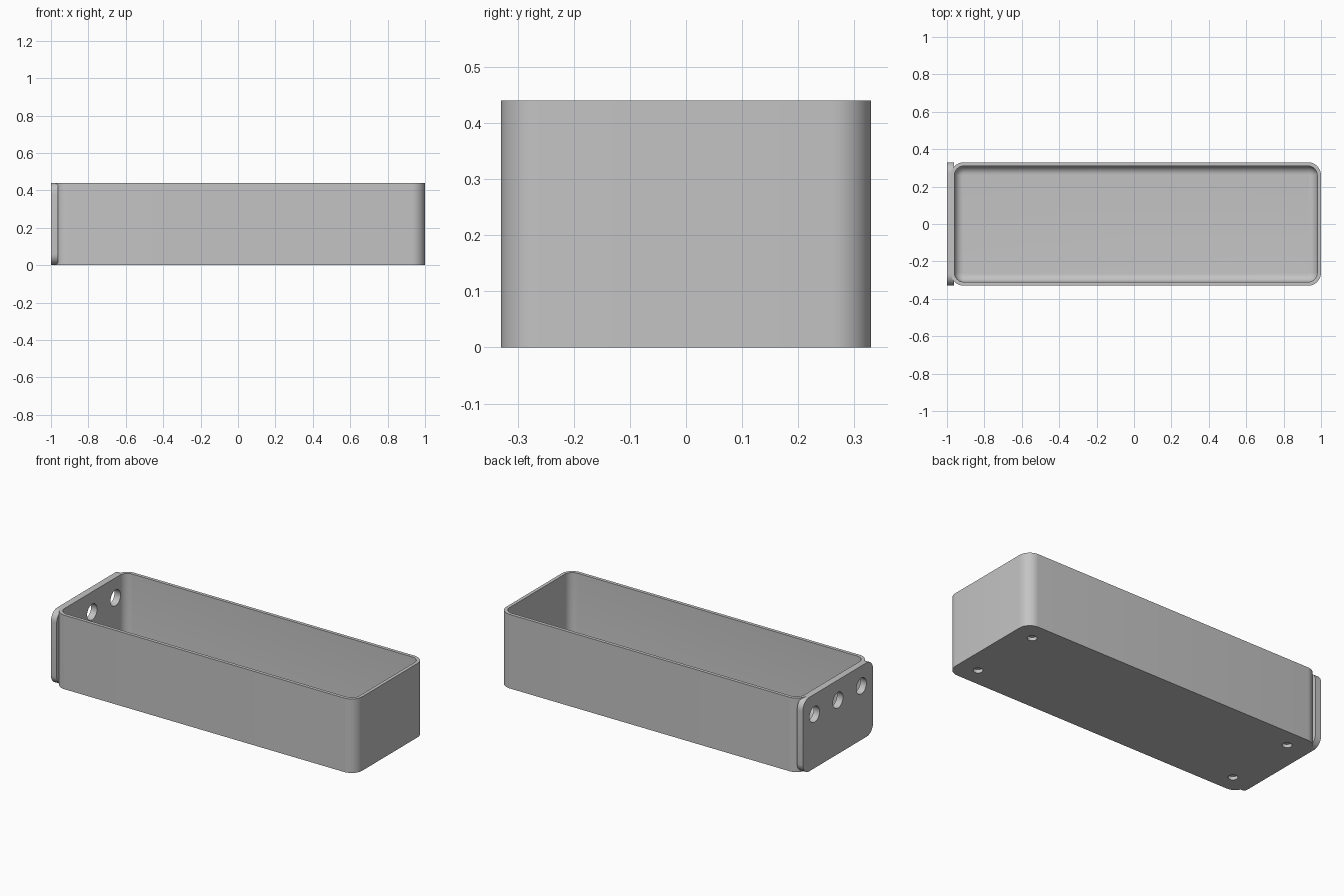
import bpy, bmesh, math
from mathutils import Matrix, Vector

cube = bpy.data.objects.get("Cube")
if cube:
    bpy.data.objects.remove(cube, do_unlink=True)

HEIGHT = 0.44
WALL = 0.02
FLOOR = 0.04
FILLET = 0.045

grey = bpy.data.materials.new("light_grey")
grey.use_nodes = True
colour = (0.55, 0.55, 0.55, 1)
grey.diffuse_color = colour
grey.node_tree.nodes["Principled BSDF"].inputs["Base Color"].default_value = colour


def rounded_rect(hx, hy, r, steps=10):
    """Counter-clockwise outline of a rectangle with round corners."""
    points = []
    for k, (sx, sy) in enumerate([(1, 1), (-1, 1), (-1, -1), (1, -1)]):
        for i in range(steps + 1):
            a = (k + i / steps) * math.pi / 2
            points.append((sx * (hx - r) + r * math.cos(a),
                           sy * (hy - r) + r * math.sin(a)))
    return points


def loft(name, layers, matrix):
    """Skin a stack of (outline, height) layers and cap both ends."""
    bm = bmesh.new()
    rings = [[bm.verts.new((x, y, z)) for x, y in outline] for outline, z in layers]
    n = len(rings[0])
    for low, high in zip(rings, rings[1:]):
        for i in range(n):
            j = (i + 1) % n
            bm.faces.new((low[i], low[j], high[j], high[i]))
    bm.faces.new(rings[0][::-1])
    bm.faces.new(rings[-1])
    bmesh.ops.recalc_face_normals(bm, faces=bm.faces)
    bm.transform(matrix)
    mesh = bpy.data.meshes.new(name)
    bm.to_mesh(mesh)
    bm.free()
    mesh.materials.append(grey)
    obj = bpy.data.objects.new(name, mesh)
    bpy.context.collection.objects.link(obj)
    return obj


def cylinders(name, centres, radius, depth, turn):
    """One mesh holding a cylinder at each centre, used as a cutter."""
    bm = bmesh.new()
    for c in centres:
        bmesh.ops.create_cone(bm, cap_ends=True, segments=32, radius1=radius,
                              radius2=radius, depth=depth,
                              matrix=Matrix.Translation(Vector(c)) @ turn)
    mesh = bpy.data.meshes.new(name)
    bm.to_mesh(mesh)
    bm.free()
    mesh.materials.append(grey)
    obj = bpy.data.objects.new(name, mesh)
    bpy.context.collection.objects.link(obj)
    obj.hide_render = True
    return obj


def cut(obj, cutter):
    mod = obj.modifiers.new("cut", 'BOOLEAN')
    mod.operation = 'DIFFERENCE'
    mod.solver = 'EXACT'
    mod.object = cutter
    bpy.context.view_layer.objects.active = obj
    bpy.ops.object.modifier_apply(modifier=mod.name)


# Open tray: outer wall, rim, inner wall, then the filleted floor
hx, hy, r = 0.99, 0.33, 0.07
layers = [(rounded_rect(hx, hy, r), 0),
          (rounded_rect(hx, hy, r), HEIGHT),
          (rounded_rect(hx - WALL, hy - WALL, r - WALL), HEIGHT)]
for i in range(9):
    a = i / 8 * math.pi / 2
    d = FILLET * (1 - math.cos(a))
    z = FLOOR + FILLET * (1 - math.sin(a))
    layers.append((rounded_rect(hx - WALL - d, hy - WALL - d, r - WALL - d), z))
tray = loft("tray", layers, Matrix.Translation((0.01, 0, 0)))

# Mounting plate with round corners, standing against the end wall
plate_outline = rounded_rect(HEIGHT / 2, 0.33, 0.06)
plate = loft("mounting_plate", [(plate_outline, 0), (plate_outline, 0.038)],
             Matrix.Translation((-1, 0, HEIGHT / 2)) @ Matrix.Rotation(math.pi / 2, 4, 'Y'))

# Three screw holes through plate and wall
screw_cutter = cylinders("screw_hole_cutter", [(-0.98, y, 0.32) for y in (-0.22, 0, 0.22)],
                         0.047, 0.12, Matrix.Rotation(math.pi / 2, 4, 'Y'))
# Four shallow round recesses under the floor
foot_cutter = cylinders("foot_recess_cutter",
                        [(0.01 + sx * 0.87, sy * 0.22, 0) for sx in (-1, 1) for sy in (-1, 1)],
                        0.026, 0.04, Matrix.Identity(4))
cut(tray, screw_cutter)
cut(tray, foot_cutter)
cut(plate, screw_cutter)
for cutter in (screw_cutter, foot_cutter):
    bpy.data.objects.remove(cutter, do_unlink=True)

# Smooth curves, sharp edges
for obj in (tray, plate):
    bpy.ops.object.select_all(action='DESELECT')
    obj.select_set(True)
    bpy.context.view_layer.objects.active = obj
    bpy.ops.object.shade_smooth_by_angle(angle=math.radians(30))
